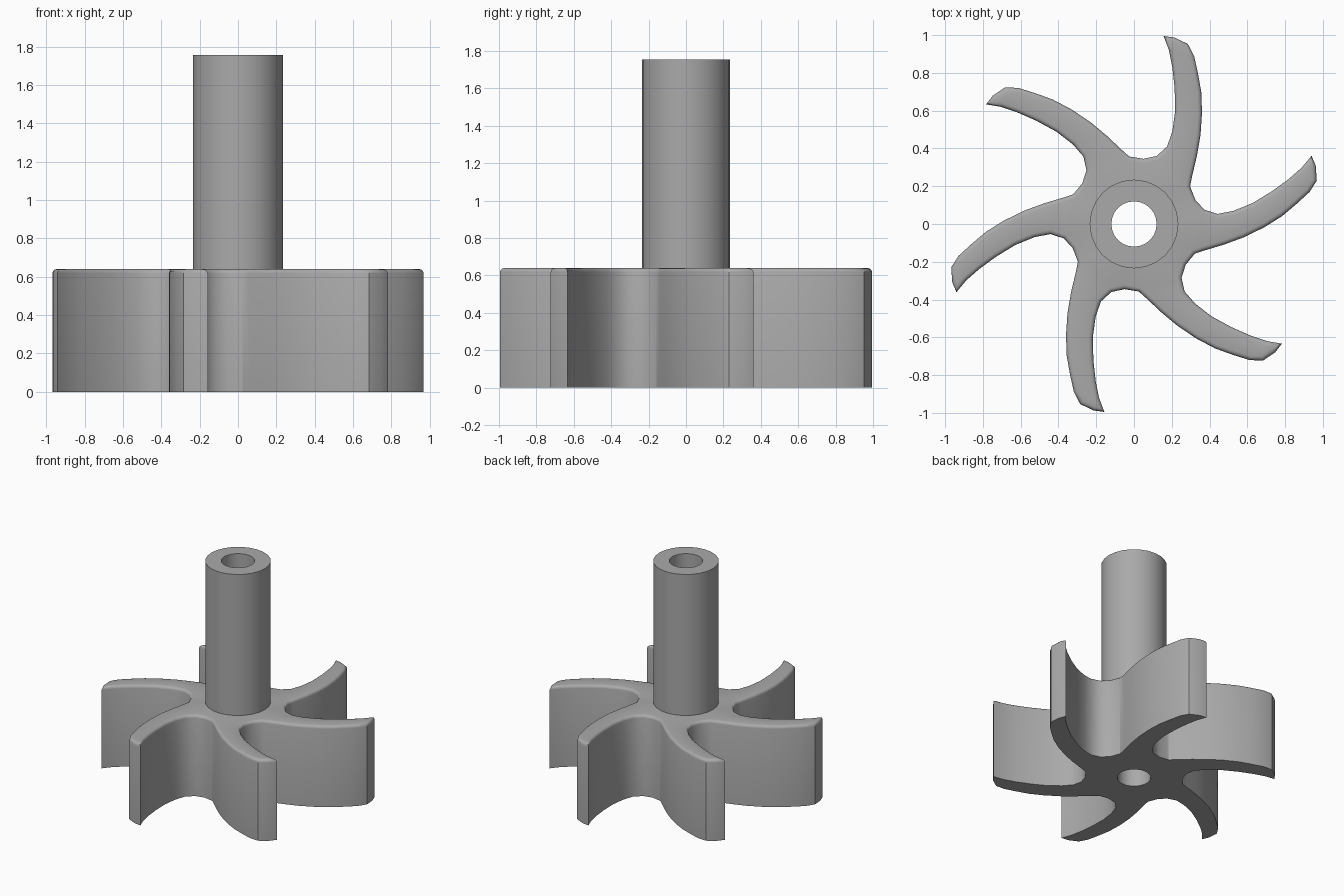
import bpy, bmesh, math
from mathutils import Vector, Matrix

cube = bpy.data.objects.get("Cube")
if cube:
    bpy.data.objects.remove(cube, do_unlink=True)

BLADES = 6
BLADE_TOP, SHAFT_TOP = 0.64, 1.755
BORE_R, SHAFT_R = 0.12, 0.235
RIM = 0.022          # width of the rounded upper rim
SIDES = 24

grey = bpy.data.materials.new("plain_grey")
grey.use_nodes = True
colour = (0.4, 0.4, 0.4, 1)
grey.diffuse_color = colour
grey.node_tree.nodes["Principled BSDF"].inputs["Base Color"].default_value = colour

# One blade, from the valley on its left, round the tip, to the next valley
BLADE = [(0.05, 0.345), (0.12, 0.36), (0.175, 0.41), (0.203, 0.49), (0.218, 0.6),
         (0.215, 0.72), (0.203, 0.83), (0.185, 0.92), (0.157, 0.995), (0.215, 0.987),
         (0.285, 0.953), (0.318, 0.89), (0.338, 0.8), (0.356, 0.7), (0.36, 0.59),
         (0.352, 0.47), (0.333, 0.36), (0.307, 0.25), (0.297, 0.2)]


def star_outline():
    points = []
    for i in range(BLADES):
        turn = Matrix.Rotation(-2 * math.pi * i / BLADES, 2)
        points += [turn @ Vector(p) for p in BLADE]
    return points


def inset(points, distance):
    """Move a clockwise outline inwards by a constant distance."""
    result = []
    for i, p in enumerate(points):
        a = (p - points[i - 1]).normalized()
        b = (points[(i + 1) % len(points)] - p).normalized()
        n1, n2 = Vector((a.y, -a.x)), Vector((b.y, -b.x))
        mid = (n1 + n2).normalized()
        result.append(p + mid * distance / max(mid.dot(n1), 0.5))
    return result


def circle(radius):
    return [Vector((radius * math.cos(t), radius * math.sin(t)))
            for t in (2 * math.pi * k / SIDES for k in range(SIDES))]


def add_loop(bm, points, z):
    verts = [bm.verts.new((p.x, p.y, z)) for p in points]
    for i, v in enumerate(verts):
        bm.edges.new((verts[i - 1], v))
    return verts


def loop_edges(bm, verts):
    return [bm.edges.get((verts[i - 1], v)) for i, v in enumerate(verts)]


def skin(bm, loops):
    for low, high in zip(loops, loops[1:]):
        for i in range(len(low)):
            bm.faces.new((low[i - 1], low[i], high[i], high[i - 1]))


def finish(bm, name):
    bmesh.ops.recalc_face_normals(bm, faces=bm.faces)
    mesh = bpy.data.meshes.new(name)
    bm.to_mesh(mesh)
    bm.free()
    mesh.materials.append(grey)
    obj = bpy.data.objects.new(name, mesh)
    bpy.context.collection.objects.link(obj)
    bpy.ops.object.select_all(action="DESELECT")
    obj.select_set(True)
    bpy.context.view_layer.objects.active = obj
    bpy.ops.object.shade_smooth_by_angle(angle=math.radians(32))


# Bladed hub: extruded star with a rounded upper rim and a through bore
bm = bmesh.new()
star = star_outline()
walls = [add_loop(bm, star, 0)]
for step in range(4):
    t = math.pi / 2 * step / 3
    walls.append(add_loop(bm, inset(star, RIM * (1 - math.cos(t))),
                          BLADE_TOP - RIM * (1 - math.sin(t))))
bore = [add_loop(bm, circle(BORE_R), z) for z in (0, BLADE_TOP)]
skin(bm, walls)
skin(bm, bore)
for outer, inner in ((walls[0], bore[0]), (walls[-1], bore[1])):
    bmesh.ops.triangle_fill(bm, use_beauty=True,
                            edges=loop_edges(bm, outer) + loop_edges(bm, inner))
finish(bm, "bladed_hub")

# Hollow shaft standing on the hub
bm = bmesh.new()
rings = [add_loop(bm, circle(r), z) for r, z in (
    (BORE_R, BLADE_TOP), (SHAFT_R, BLADE_TOP), (SHAFT_R, SHAFT_TOP), (BORE_R, SHAFT_TOP))]
skin(bm, rings + rings[:1])
finish(bm, "hollow_shaft")
